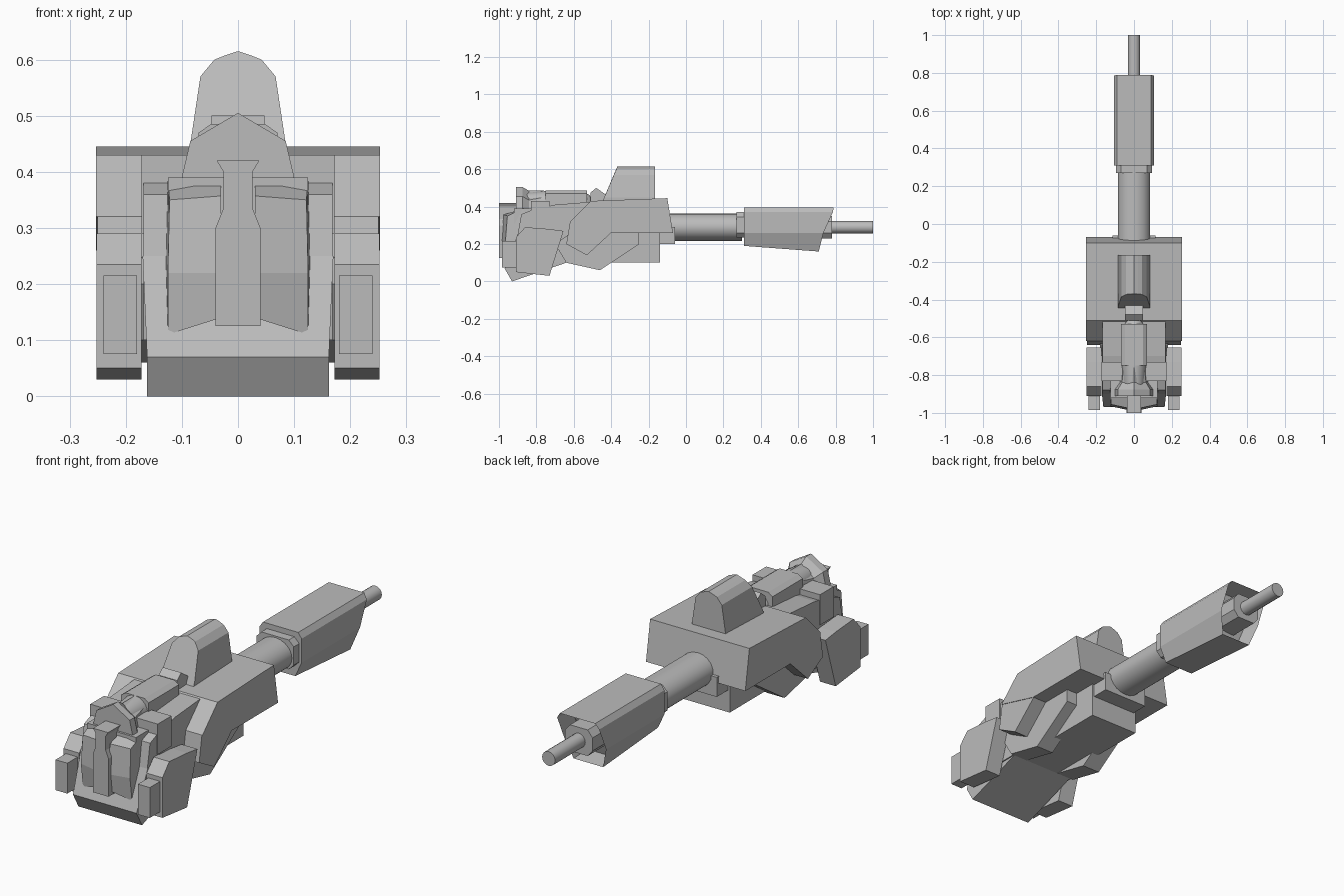
import bpy, bmesh, math

cube = bpy.data.objects.get("Cube")
if cube:
    bpy.data.objects.remove(cube, do_unlink=True)

grey = bpy.data.materials.new("plain grey")
grey.use_nodes = True
grey.diffuse_color = (0.5, 0.5, 0.5, 1)
grey.node_tree.nodes["Principled BSDF"].inputs["Base Color"].default_value = (0.5, 0.5, 0.5, 1)


def finish(name, bm, smooth=False):
    bmesh.ops.recalc_face_normals(bm, faces=bm.faces)
    mesh = bpy.data.meshes.new(name)
    bm.to_mesh(mesh)
    bm.free()
    mesh.materials.append(grey)
    ob = bpy.data.objects.new(name, mesh)
    bpy.context.collection.objects.link(ob)
    if smooth:
        bpy.ops.object.select_all(action='DESELECT')
        ob.select_set(True)
        bpy.context.view_layer.objects.active = ob
        bpy.ops.object.shade_smooth_by_angle(angle=math.radians(35))
    return ob


def loft(name, rings, smooth=False):
    """Skin matching rings of points and close both ends."""
    bm = bmesh.new()
    loops = [[bm.verts.new(p) for p in ring] for ring in rings]
    n = len(loops[0])
    for a, b in zip(loops, loops[1:]):
        for i in range(n):
            bm.faces.new((a[i], a[(i + 1) % n], b[(i + 1) % n], b[i]))
    bm.faces.new(loops[0])
    bm.faces.new(loops[-1])
    return finish(name, bm, smooth)


def side_prism(name, yz, x0, x1):
    return loft(name, [[(x, y, z) for y, z in yz] for x in (x0, x1)])


def front_prism(name, xz, y0, y1):
    return loft(name, [[(x, y, z) for x, z in xz] for y in (y0, y1)])


def box(name, x0, x1, y0, y1, z0, z1):
    return side_prism(name, [(y0, z0), (y1, z0), (y1, z1), (y0, z1)], x0, x1)


def pair(make, name, shape, x0, x1):
    for side, s in (("left", 1), ("right", -1)):
        make(side + "_" + name, shape, s * x0, s * x1)


def mirrored(right_half):
    return right_half + [(-x, z) for x, z in reversed(right_half) if x]


def tube(name, stations, zc, squash=1.0, sides=20):
    rings = []
    for y, r in stations:
        angles = [2 * math.pi * i / sides for i in range(sides)]
        rings.append([(r * math.cos(a), y, zc + r * squash * math.sin(a)) for a in angles])
    return loft(name, rings, True)


# Hull
side_prism("upper_hull", [(-.62, .32), (-.51, .43), (-.10, .445), (-.07, .26), (-.40, .26)], -.253, .253)
side_prism("front_hull", [(-.88, .10), (-.90, .25), (-.88, .36), (-.83, .38), (-.70, .41),
                          (-.45, .43), (-.35, .26), (-.40, .10), (-.64, .10)], -.168, .168)
side_prism("lower_hull", [(-.64, .10), (-.38, .10), (-.14, .10), (-.14, .27), (-.64, .27)], -.125, .125)
box("rear_tab", -.115, .115, -.16, -.06, .20, .27)
pair(side_prism, "rear_lug", [(-.10, .20), (-.06, .20), (-.06, .29), (-.10, .29)], .085, .115)

# Chin wedge, widening upward
loft("chin", [[(s * w, y, z) for w, y, z in ((.162, -.93, 0), (.162, -.97, .07), (.17, -.90, .25),
                                             (.17, -.64, .25), (.162, -.64, .10))] for s in (1, -1)])

# Belly fins and shoulder struts
pair(side_prism, "belly_fin", [(-.70, .20), (-.64, .10), (-.46, .06), (-.25, .20), (-.25, .27), (-.60, .27)], .09, .18)
pair(side_prism, "shoulder_strut", [(-.62, .32), (-.64, .20), (-.53, .14), (-.40, .26)], .16, .25)

# Side pods
pair(side_prism, "side_pod", [(-.91, .05), (-.73, .03), (-.655, .27), (-.73, .28), (-.86, .29), (-.91, .235)], .172, .252)
pair(side_prism, "pod_front_block", [(-.985, .075), (-.90, .075), (-.90, .215), (-.985, .215)], .18, .24)
pair(side_prism, "top_block", [(-.83, .29), (-.73, .29), (-.73, .43), (-.83, .43)], .06, .172)

# Front grille: two angled panels around a central bar
box("grille_backing", -.125, .125, -.92, -.80, .20, .39)
for side, s in (("left", 1), ("right", -1)):
    loft(side + "_grille_panel", [
        [(s * .03, -.975, .14), (s * .125, -.95, .11), (s * .13, -.87, .11), (s * .03, -.87, .14)],
        [(s * .03, -.985, .22), (s * .125, -.965, .22), (s * .13, -.87, .24), (s * .03, -.87, .24)],
        [(s * .03, -.975, .357), (s * .122, -.955, .35), (s * .125, -.87, .39), (s * .03, -.87, .39)]])
bar = mirrored([(.04, .125), (.04, .30), (.026, .335), (.026, .40), (.038, .42)])
front_prism("grille_bar", bar, -1.0, -.88)

# Top gun housing
hood = mirrored([(0, .505), (.085, .455), (.105, .37)])
rear_hood = mirrored([(0, .485), (.055, .45), (.07, .37)])
loft("hood", [[(x, -.91, z) for x, z in hood], [(x, -.875, z) for x, z in hood],
              [(x * .75, -.84, z - .02 * (z > .4)) for x, z in hood],
              [(x, -.76, z) for x, z in rear_hood]])
tube("gun_body", [(-.86, .055), (-.75, .065), (-.58, .065), (-.52, .045), (-.50, .02)], .42)
front_prism("gun_cover", mirrored([(.048, .485), (.07, .47), (.07, .39)]), -.75, -.53)
side_prism("sight_block", [(-.51, .42), (-.51, .475), (-.48, .50), (-.43, .465), (-.43, .42)], -.047, .047)

# Rounded fin, raked at the front
fin = mirrored([(0, .615), (.022, .608), (.042, .60), (.067, .57), (.085, .45), (.085, .42)])
loft("top_fin", [[(x, -.45 + min(max(z - .42, 0) * .43, .08), z) for x, z in fin],
                 [(x, -.165, z) for x, z in fin]])

# Cannon
tube("barrel", [(-.14, .086), (.30, .086)], .29, .85)
front_prism("barrel_collar", mirrored([(.07, .37), (.095, .345), (.095, .26), (.07, .235)]), .27, .33)
shell = mirrored([(.09, .395), (.107, .37), (.107, .26), (.075, .19)])
ends = {.395: .79, .37: .785, .26: .735, .19: .71}
muzzle = loft("muzzle_shell", [[(x, .31, z) for x, z in shell],
                               [(x, ends[z], z - .03 * (z < .2)) for x, z in shell]])
bm = bmesh.new()
bm.from_mesh(muzzle.data)
end = [max(bm.faces, key=lambda f: f.calc_center_median().y)]
bmesh.ops.inset_region(bm, faces=end, thickness=.016)
bmesh.ops.translate(bm, verts=end[0].verts, vec=(0, -.09, 0))
bm.to_mesh(muzzle.data)
bm.free()
front_prism("muzzle_core", mirrored([(.045, .35), (.07, .32), (.07, .26), (.045, .23)]), .58, .78)
tube("muzzle_rod", [(.70, .033), (1.0, .033)], .29, sides=16)
